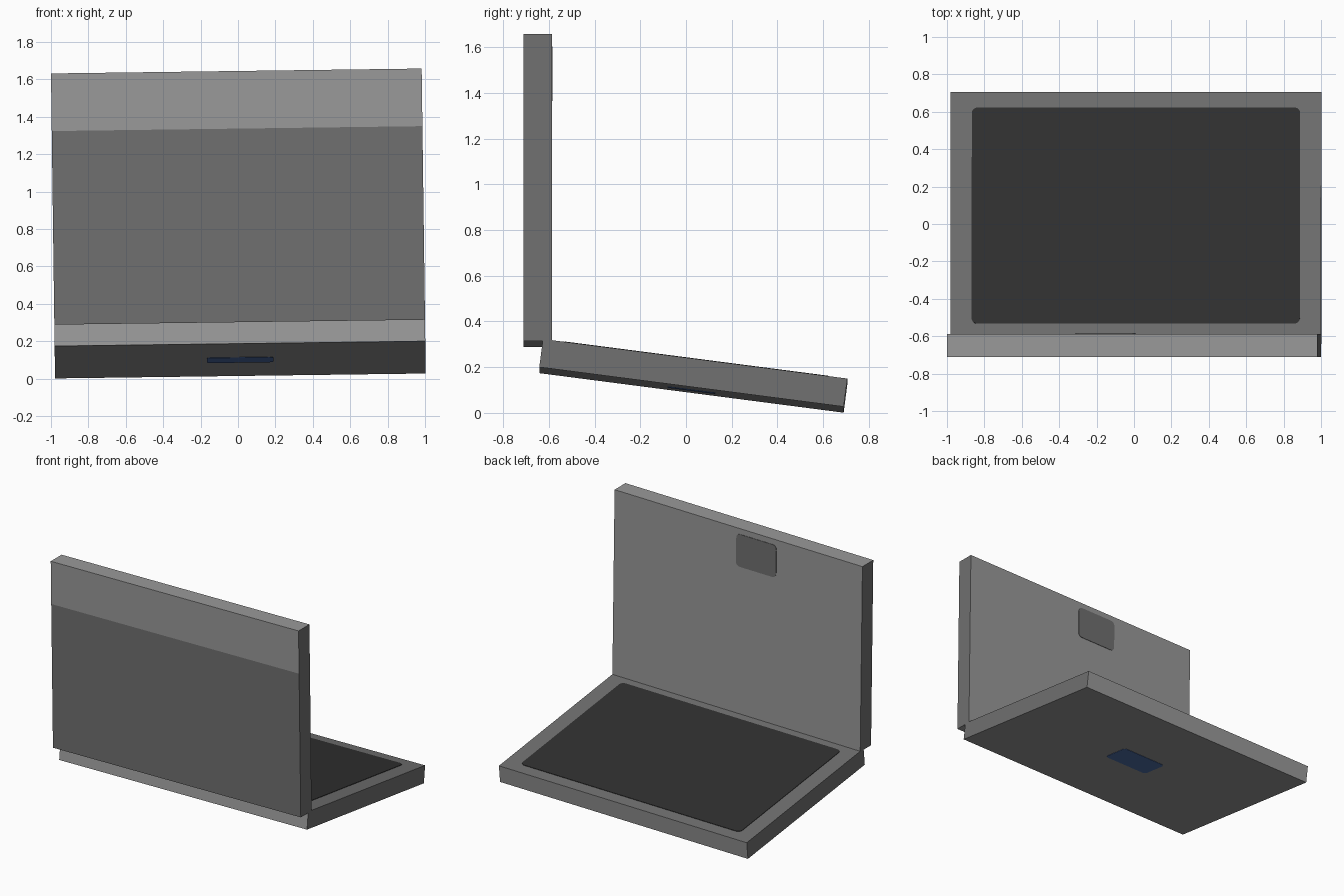
import bpy, bmesh
from math import radians
from mathutils import Matrix, Vector

if "Cube" in bpy.data.objects:
    bpy.data.objects.remove(bpy.data.objects["Cube"])


def material(name, rgb):
    m = bpy.data.materials.new(name)
    m.diffuse_color = (*rgb, 1.0)
    m.use_nodes = True
    m.node_tree.nodes["Principled BSDF"].inputs["Base Color"].default_value = m.diffuse_color
    return m


LIGHT = material("light_grey", (0.32, 0.32, 0.32))
DARK = material("dark_grey", (0.162, 0.162, 0.162))
SCREEN = material("screen_black", (0.03, 0.03, 0.03))
BLUE = material("badge_blue", (0.08, 0.165, 0.41))

W, L, T = 1.982, 1.343, 0.124   # size shared by both shells

# The whole model leans slightly about y, around the upright shell's centre
pivot = Matrix.Translation((0, 0, 0.973))
lean = pivot @ Matrix.Rotation(radians(-0.76), 4, 'Y') @ pivot.inverted()
BASE = lean @ Matrix.Translation((0, 0.032, 0.162)) @ Matrix.Rotation(radians(-7.4), 4, 'X')
UPRIGHT = lean @ Matrix.Translation((0, -0.649, 0.973))


def box(size):
    bm = bmesh.new()
    bmesh.ops.create_cube(bm, size=1.0)
    bmesh.ops.scale(bm, vec=size, verts=bm.verts)
    return bm


def finish(bm, name, mats, matrix):
    bm.normal_update()
    mesh = bpy.data.meshes.new(name)
    bm.to_mesh(mesh)
    bm.free()
    for m in mats:
        mesh.materials.append(m)
    ob = bpy.data.objects.new(name, mesh)
    ob.matrix_world = matrix
    bpy.context.collection.objects.link(ob)
    return ob


def plate(name, size, radius, axis, mat, matrix):
    """Thin plate with rounded corners; axis is its thin direction."""
    bm = box(size)
    edges = [e for e in bm.edges
             if abs((e.verts[0].co - e.verts[1].co).normalized()[axis]) > 0.9]
    bmesh.ops.bevel(bm, geom=edges, offset=radius, segments=4, profile=0.5,
                    affect='EDGES')
    finish(bm, name, [mat], matrix)


# Lying shell: dark sides and screen surround, light ends and underside
bm = box((W, L, T))
bm.normal_update()
for f in bm.faces:
    f.material_index = 1 if abs(f.normal.x) > 0.9 or f.normal.z > 0.9 else 0
finish(bm, "screen_shell", [LIGHT, DARK], BASE)

# Upright shell: dark sides, front dark up to a light band at the top
band_z = L / 2 - 0.308
bm = box((W, T, L))
bmesh.ops.bisect_plane(bm, geom=bm.verts[:] + bm.edges[:] + bm.faces[:],
                       plane_co=(0, 0, band_z), plane_no=(0, 0, 1))
bm.normal_update()
for f in bm.faces:
    low_front = f.normal.y < -0.9 and f.calc_center_median().z < band_z
    f.material_index = 1 if abs(f.normal.x) > 0.9 or low_front else 0
finish(bm, "upright_shell", [LIGHT, DARK], UPRIGHT)

# Screen, underside badge and touch pad
plate("screen", (1.756, 1.165, 0.006), 0.03, 2, SCREEN,
      BASE @ Matrix.Translation((0, 0.005, T / 2)))
plate("back_badge", (0.355, 0.21, 0.004), 0.025, 2, BLUE,
      BASE @ Matrix.Translation((0, 0, -T / 2)))
plate("touch_pad", (0.32, 0.006, 0.235), 0.03, 1, DARK,
      UPRIGHT @ Matrix.Translation((-0.145, T / 2, L / 2 - 0.158)))
